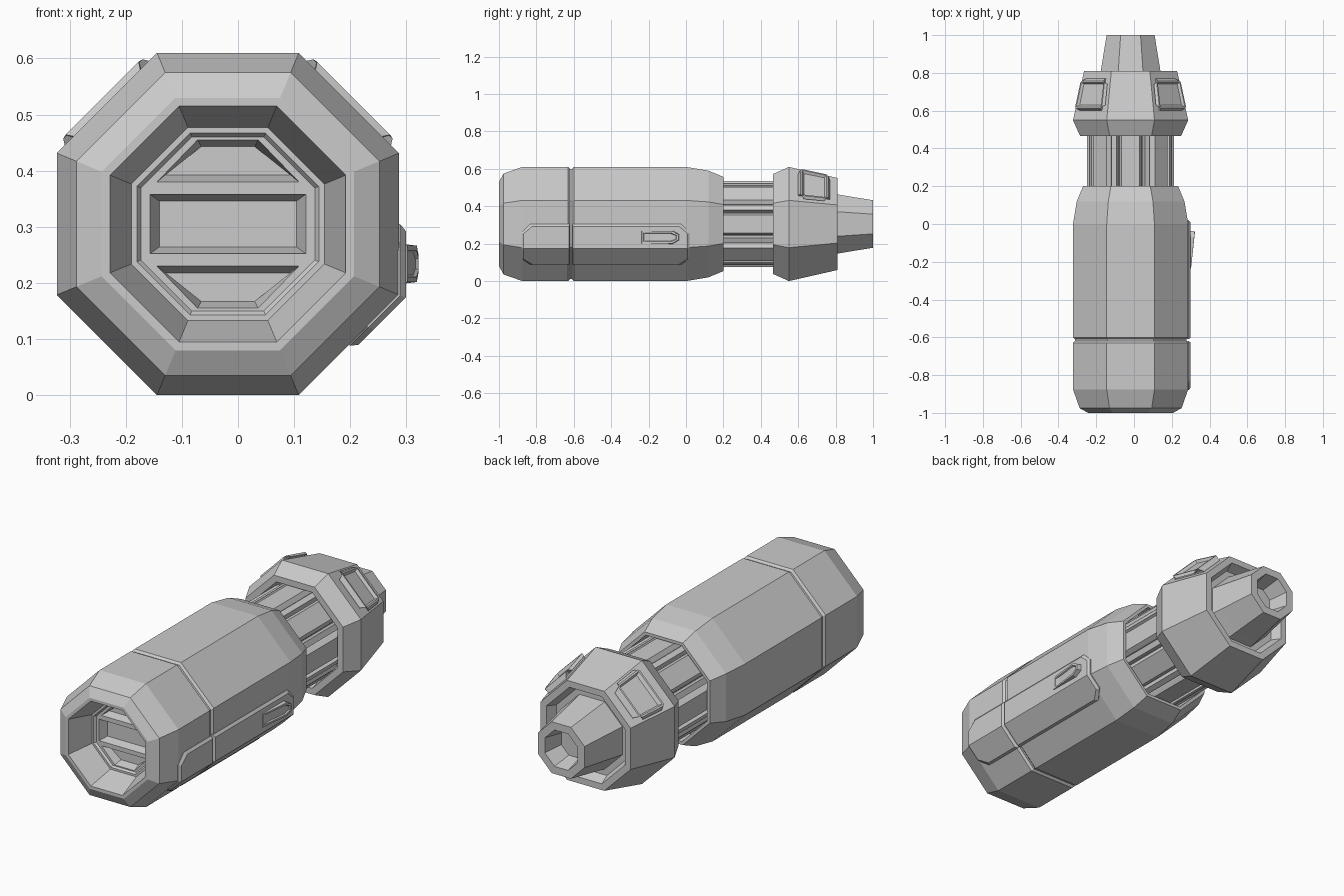
import bpy, bmesh, math
from mathutils import Vector

if "Cube" in bpy.data.objects:
    bpy.data.objects.remove(bpy.data.objects["Cube"])

CX, CZ, A = -0.018, 0.305, 0.305      # long axis position, octagon apothem
RAD = math.radians


def loft(name, rings):
    """Bridge a series of equal-length point rings and cap both ends."""
    bm = bmesh.new()
    vs = [[bm.verts.new(p) for p in ring] for ring in rings]
    n = len(vs[0])
    for a, b in zip(vs, vs[1:]):
        for i in range(n):
            j = (i + 1) % n
            bm.faces.new((a[i], a[j], b[j], b[i]))
    bm.faces.new(vs[0])
    bm.faces.new(vs[-1])
    bmesh.ops.recalc_face_normals(bm, faces=bm.faces)
    me = bpy.data.meshes.new(name)
    bm.to_mesh(me)
    bm.free()
    ob = bpy.data.objects.new(name, me)
    bpy.context.collection.objects.link(ob)
    return ob


def polar(ang, r, t, y):
    """Point at radial distance r and sideways offset t around the axis."""
    c, s = math.cos(ang), math.sin(ang)
    return Vector((CX + r * c - t * s, y, CZ + r * s + t * c))


def octagon(y, apothem):
    r = apothem / math.cos(RAD(22.5))
    return [polar(RAD(22.5 + 45 * k), r, 0, y) for k in range(8)]


def lathe(name, profile):
    return loft(name, [octagon(y, a) for y, a in profile])


# Main body: recessed front end, seam groove, tapered back with socket
body = lathe("body", [
    (-0.86, 0.155), (-0.87, 0.162), (-0.87, 0.172), (-1.0, 0.21), (-1.0, 0.225),
    (-0.975, 0.27), (-0.875, A), (-0.63, A), (-0.62, 0.295), (-0.61, 0.295),
    (-0.60, A), (0.0, A), (0.12, 0.285), (0.2, 0.252), (0.2, 0.237), (0.12, 0.232)])

# Three tapered slots cut into the front recess
trap = [(-0.1265, 0.075), (0.1265, 0.075), (0.054, 0.15), (-0.054, 0.15)]
rect = [(-0.139, -0.053), (0.139, -0.053), (0.139, 0.053), (-0.139, 0.053)]
for poly in (trap, rect, [(x, -z) for x, z in trap]):
    mz = (min(p[1] for p in poly) + max(p[1] for p in poly)) / 2
    rings = []
    for y, inset in ((-0.90, -0.012), (-0.86, 0), (-0.82, 0.012)):
        fx = 1 - inset * 1.3 / 0.13
        fz = 1 - inset / (0.053 if poly is rect else 0.0375)
        if y == -0.90:
            fx = fz = 1
        rings.append([(CX + x * fx, y, CZ + mz + (z - mz) * fz) for x, z in poly])
    cutter = loft("slot_cutter", rings)
    cutter.hide_render = True
    mod = body.modifiers.new("slot", 'BOOLEAN')
    mod.operation, mod.object, mod.solver = 'DIFFERENCE', cutter, 'EXACT'
    bpy.context.view_layer.objects.active = body
    bpy.ops.object.modifier_apply(modifier=mod.name)
    bpy.data.objects.remove(cutter)

# Ribbed neck: core, face plates and corner rails
lathe("neck_core", [(0.11, 0.19), (0.54, 0.19)])
for k in range(8):
    for name, off, prof in (
            ("neck_plate", 0, [(0.18, -0.06), (0.21, -0.06), (0.23, -0.048),
                               (0.23, 0.048), (0.21, 0.06), (0.18, 0.06)]),
            ("neck_rail", 22.5, [(0.19, -0.016), (0.23, -0.014),
                                 (0.23, 0.014), (0.19, 0.016)])):
        ang = RAD(45 * k + off)
        loft(name, [[polar(ang, r, t, y) for r, t in prof] for y in (0.11, 0.53)])

# Head collar with a cupped back
lathe("head", [(0.52, 0.225), (0.465, 0.237), (0.465, 0.267), (0.55, A),
               (0.81, 0.246), (0.81, 0.215), (0.76, 0.195)])

# Hollow nozzle
lathe("nozzle", [(0.74, 0.17), (0.81, 0.158), (1.0, 0.127), (1.0, 0.09), (0.9, 0.07)])


# Framed windows on the two upper diagonal faces of the head
def window_ring(ang, grow, lift):
    pts = []
    for y, t, s in ((0.6, -0.08, -1), (0.6, 0.08, -1), (0.77, 0.07, 1), (0.77, -0.07, 1)):
        y2 = y + s * grow
        t2 = t + math.copysign(grow, t)
        pts.append(polar(ang, A - (y2 - 0.55) * 0.227 + lift, t2, y2))
    return pts


for ang in (RAD(45), RAD(135)):
    loft("head_window", [window_ring(ang, g, h) for g, h in
                         ((0, -0.01), (0, 0.005), (-0.012, 0.026),
                          (-0.02, 0.026), (-0.03, 0.012))])


# Side panel folded around the lower right body edge, split at the seam
def wrap(u, y, off):
    fold = Vector((CX + A, y, CZ - A * math.tan(RAD(22.5))))
    if abs(u) < 1e-6:
        return fold + Vector((off, 0, -off * math.tan(RAD(22.5))))
    h = math.sqrt(0.5)
    if u > 0:
        return fold + Vector((off, 0, u))
    return fold + Vector((h * (u + off), 0, h * (u - off)))


def side_panel(name, y_end, y_seam):
    s = 1 if y_seam > y_end else -1
    bm = bmesh.new()

    def outline(e, off):
        a, b = y_end + s * e, y_seam - s * e * 0.5
        upper = [(a, 0.08 - e * 0.4), (a + s * 0.046, 0.126 - e), (b, 0.126 - e)]
        pts = [(a, 0)] + upper + [(b, 0)] + [(y, -u) for y, u in reversed(upper)]
        return [bm.verts.new(wrap(u, y, off)) for y, u in pts]

    base, mid, top = outline(0, -0.01), outline(0, 0.002), outline(0.012, 0.012)
    for lo, hi in ((base, mid), (mid, top)):
        for i in range(8):
            j = (i + 1) % 8
            bm.faces.new((lo[i], lo[j], hi[j], hi[i]))
    for ring in (base, top):
        bm.faces.new(ring[:5])
        bm.faces.new(ring[4:] + ring[:1])
    bmesh.ops.recalc_face_normals(bm, faces=bm.faces)
    me = bpy.data.meshes.new(name)
    bm.to_mesh(me)
    bm.free()
    bpy.context.collection.objects.link(bpy.data.objects.new(name, me))


side_panel("side_panel_front", -0.88, -0.62)
side_panel("side_panel_back", 0.02, -0.61)

# Wedge-shaped switch on the side panel, with a sunken face
shape = [(-0.24, 0.036), (-0.07, 0.036), (-0.035, 0.016),
         (-0.035, -0.016), (-0.07, -0.036), (-0.24, -0.036)]


def switch_ring(f, drop):
    return [(0.302 + 0.02 * (y + 0.24) / 0.205 - drop, -0.14 + (y + 0.14) * (1 - (1 - f) * 0.4),
             0.234 + z * f) for y, z in shape]


base = [(0.29, y, 0.234 + z) for y, z in shape]
loft("switch", [base, switch_ring(0.9, 0), switch_ring(0.65, 0), switch_ring(0.55, 0.006)])
